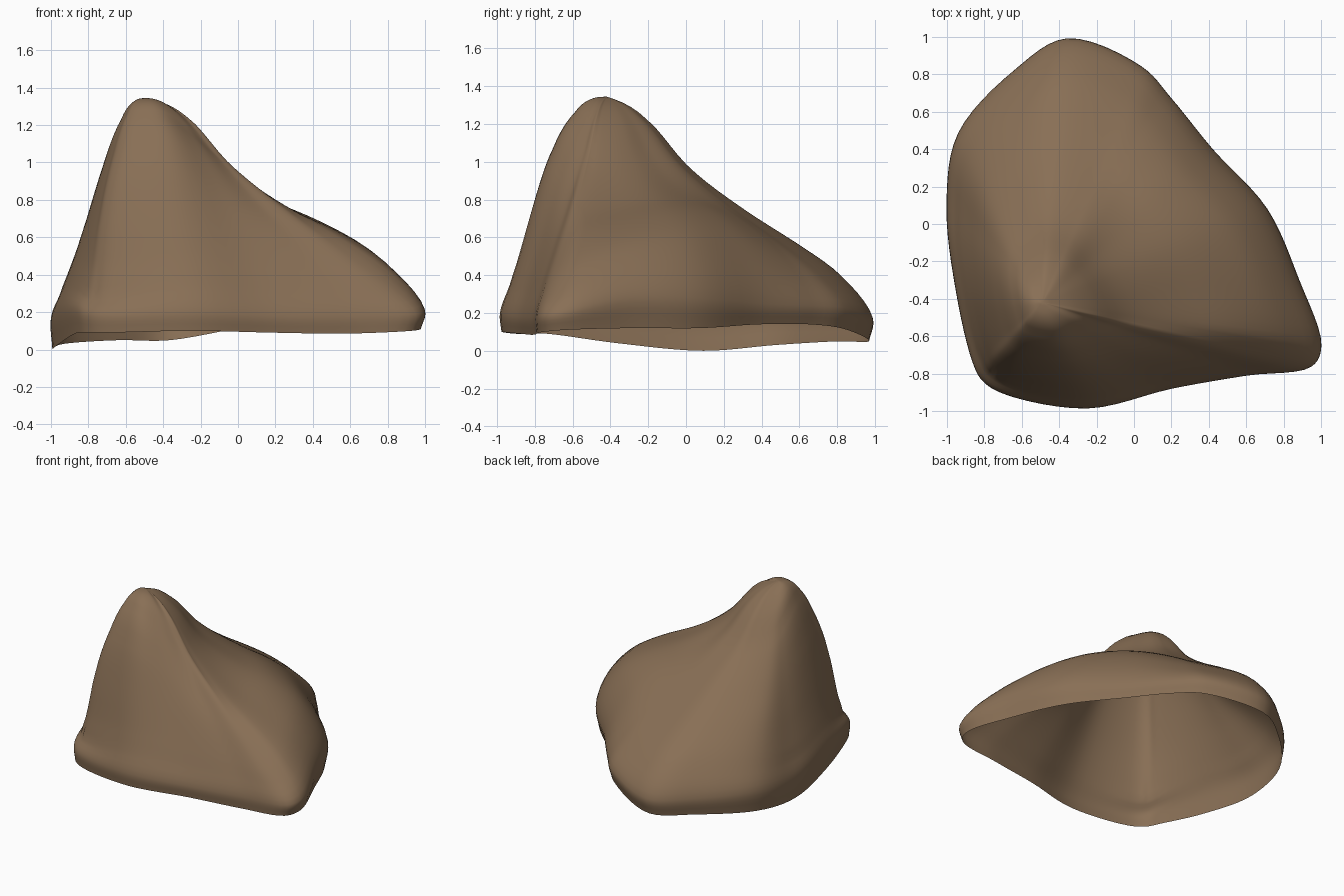
import bpy, bmesh
from mathutils import Vector

if "Cube" in bpy.data.objects:
    bpy.data.objects.remove(bpy.data.objects["Cube"])

PEAK = Vector((-0.49, -0.42, 1.345))

# Footprint seen from above, counter-clockwise from the right corner
OUTLINE = [(1.0, -.65), (.88, -.3), (.71, .08), (.42, .4), (.2, .67), (.04, .84),
           (-.36, .99), (-.64, .82), (-.94, .48), (-1.0, .1), (-.95, -.36),
           (-.86, -.74), (-.81, -.835), (-.7, -.905), (-.25, -.985), (.2, -.88),
           (.6, -.81), (.95, -.76)]

# Heights along each spoke from the peak to the footprint, at these fractions
FRACTIONS = (.15, .3, .5, .7, .88, 1.0, .985)
HEIGHTS = [
    (1.24, .98, .76, .60, .41, .21, .11),
    (1.24, .995, .79, .67, .53, .29, .12),
    (1.24, .99, .82, .72, .56, .28, .12),
    (1.25, 1.01, .83, .73, .55, .25, .14),
    (1.25, 1.02, .81, .66, .46, .24, .14),
    (1.24, 1.00, .78, .60, .42, .23, .12),
    (1.235, .98, .76, .58, .40, .17, .05),
    (1.235, 1.00, .77, .59, .41, .18, .05),
    (1.25, 1.05, .78, .57, .37, .19, .03),
    (1.29, 1.14, .85, .55, .32, .17, .00),
    (1.33, 1.24, 1.00, .67, .38, .21, .04),
    (1.335, 1.26, 1.04, .71, .32, .22, .09),
    (1.335, 1.27, 1.07, .78, .30, .20, .09),
    (1.335, 1.27, 1.09, .78, .31, .19, .09),
    (1.335, 1.27, 1.09, .75, .39, .20, .10),
    (1.32, 1.20, .96, .66, .37, .18, .09),
    (1.28, 1.09, .82, .59, .36, .18, .085),
    (1.255, 1.00, .765, .55, .35, .19, .10)]


def spline(a, b, c, d, t):
    """Centripetal curve from b to c, with neighbours a and d."""
    t1 = max((b - a).length, 1e-4) ** .5
    t2 = t1 + max((c - b).length, 1e-4) ** .5
    t3 = t2 + max((d - c).length, 1e-4) ** .5
    u = t1 + (t2 - t1) * t
    p = a.lerp(b, u / t1)
    q = b.lerp(c, t)
    r = c.lerp(d, (u - t2) / (t3 - t2))
    return p.lerp(q, u / t2).lerp(q.lerp(r, (u - t1) / (t3 - t1)), t)


def closed_ring(points, steps):
    n = len(points)
    return [spline(*(points[(i + k) % n] for k in (-1, 0, 1, 2)), s / steps)
            for i in range(n) for s in range(steps)]


def open_path(points, steps):
    """Curve through points[1:-1]; first and last only steer the ends."""
    out = [spline(*points[i:i + 4], s / steps)
           for i in range(len(points) - 3) for s in range(steps)]
    return out + [points[-2]]


# Control rings around the boulder, from the top down to the open rim
rings = []
for k, f in enumerate(FRACTIONS):
    ring = []
    for (x, y), h in zip(OUTLINE, HEIGHTS):
        p = PEAK.lerp(Vector((x, y, 0)), f)
        ring.append(Vector((p.x, p.y, h[k])))
    rings.append(closed_ring(ring, 6))

# Smooth spokes from the peak to the rim
spokes = []
for pts in zip(*rings):
    first = pts[0]
    ghost = Vector((2 * PEAK.x - first.x, 2 * PEAK.y - first.y, first.z))
    spokes.append(open_path([ghost, PEAK, *pts, pts[-1] * 2 - pts[-2]], 5))

# Skin the spokes as one open-bottomed shell
bm = bmesh.new()
top = bm.verts.new(PEAK)
cols = [[bm.verts.new(p) for p in s[1:]] for s in spokes]
for i, col in enumerate(cols):
    nxt = cols[(i + 1) % len(cols)]
    bm.faces.new((top, col[0], nxt[0]))
    for j in range(len(col) - 1):
        bm.faces.new((col[j], col[j + 1], nxt[j + 1], nxt[j]))

# Wear the creases down, leaving the rim alone
inner = [v for v in bm.verts if not v.is_boundary and v.co.z > .3 and v is not top]
for _ in range(10):
    bmesh.ops.smooth_vert(bm, verts=inner, factor=.5,
                          use_axis_x=False, use_axis_y=False, use_axis_z=True)
for f in bm.faces:
    f.smooth = True
mesh = bpy.data.meshes.new("boulder_shell")
bm.to_mesh(mesh)
bm.free()

boulder = bpy.data.objects.new("boulder_shell", mesh)
bpy.context.collection.objects.link(boulder)
mat = bpy.data.materials.new("earth_brown")
mat.diffuse_color = (.25, .16, .092, 1)
mat.use_nodes = True
mat.node_tree.nodes["Principled BSDF"].inputs["Base Color"].default_value = mat.diffuse_color
mesh.materials.append(mat)
